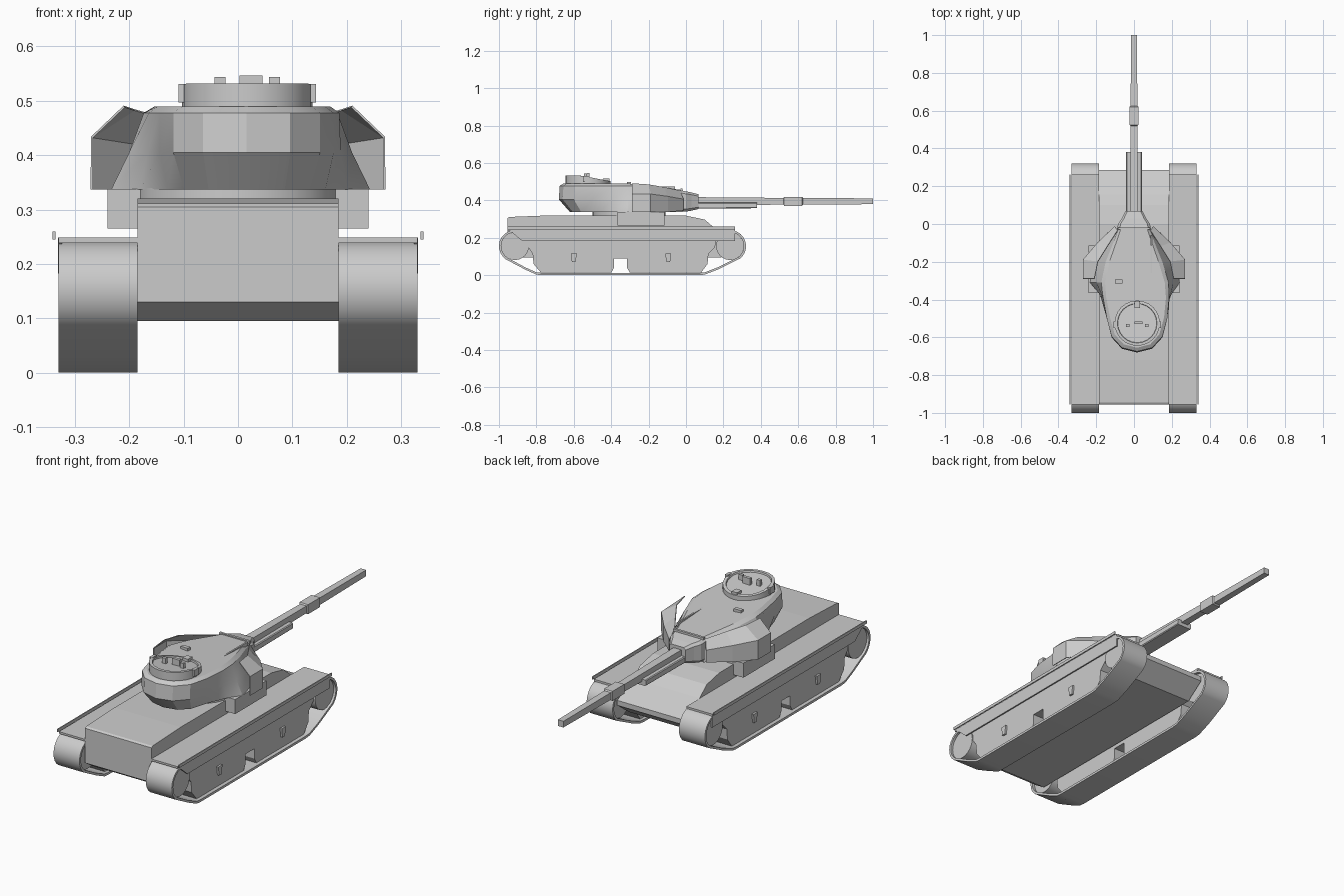
import bpy, bmesh, math

if "Cube" in bpy.data.objects:
    bpy.data.objects.remove(bpy.data.objects["Cube"])


def loft(name, rings, caps=True):
    """Skin equal-length closed rings of 3D points."""
    bm = bmesh.new()
    rows = [[bm.verts.new(p) for p in r] for r in rings]
    n = len(rows[0])
    for a, b in zip(rows, rows[1:]):
        for i in range(n):
            j = (i + 1) % n
            bm.faces.new((a[i], a[j], b[j], b[i]))
    if caps:
        bm.faces.new(rows[0])
        bm.faces.new(rows[-1])
    bmesh.ops.recalc_face_normals(bm, faces=bm.faces)
    me = bpy.data.meshes.new(name)
    bm.to_mesh(me)
    bm.free()
    ob = bpy.data.objects.new(name, me)
    bpy.context.collection.objects.link(ob)
    return ob


def prism(name, yz, x0, x1):
    return loft(name, [[(x, y, z) for y, z in yz] for x in (x0, x1)])


def box(name, x0, x1, y0, y1, z0, z1):
    return prism(name, [(y0, z0), (y1, z0), (y1, z1), (y0, z1)], x0, x1)


def mirror(ob):
    ob.modifiers.new("mirror", 'MIRROR')
    return ob


def smooth(ob, angle=30):
    bpy.ops.object.select_all(action='DESELECT')
    ob.select_set(True)
    bpy.context.view_layer.objects.active = ob
    bpy.ops.object.shade_smooth_by_angle(angle=math.radians(angle))


def arc(cy, cz, r, a0, a1, n):
    return [(cy + r * math.cos(math.radians(a0 + (a1 - a0) * i / n)),
             cz + r * math.sin(math.radians(a0 + (a1 - a0) * i / n))) for i in range(n + 1)]


# Hull
prism("hull", [(-.955, .305), (-.945, .311), (-.72, .32), (0, .318), (.10, .297), (.155, .25),
               (.285, .19), (.285, .165), (.19, .095), (-.9, .095), (-.955, .13)], -.185, .185)


# Track bands
def track_path(t):
    r = .086 - t
    return (arc(.235, .155, r, 90, -50, 10) + [(.17, .03 + t), (.10, .003 + t), (.07, t)]
            + [(-.77, t), (-.80, .003 + t), (-.86, .03 + t)] + arc(-.914, .155, r, 235, 90, 10))


outer, inner = track_path(0), track_path(.012)
ring = [[(x, y, z) for y, z in p] for x, p in
        ((.185, outer), (.33, outer), (.33, inner), (.185, inner), (.185, outer))]
smooth(mirror(loft("track", ring, caps=False)))

# End wheels
for label, cy in (("front_wheel", .235), ("rear_wheel", -.914)):
    smooth(mirror(prism(label, arc(cy, .155, .074, 0, 345, 23), .2, .318)))

# Suspension panels with a notch between the two bogies
mirror(prism("suspension_panel", [
    (-.86, .235), (-.845, .15), (-.82, .115), (-.815, .06), (-.775, .013),
    (-.40, .013), (-.385, .04), (-.385, .09), (-.315, .09), (-.315, .04), (-.30, .013),
    (.08, .013), (.115, .06), (.12, .115), (.155, .15), (.17, .235)], .2, .312))
for i, y in enumerate((-.6, -.095)):
    mirror(prism(f"bogie_bracket_{i}", [(y - .016, .115), (y - .01, .07), (y + .01, .07),
                                        (y + .016, .115)], .29, .322))

# Fenders, side skirts and outer lips
mirror(box("fender", .185, .33, -.955, .262, .239, .249))
mirror(prism("side_skirt", [(-.955, .249), (-.875, .182), (.262, .182), (.262, .249)], .324, .331))
mirror(box("fender_lip", .336, .341, -.955, .262, .245, .26))

# Turret ring and side boxes
smooth(loft("turret_ring", [[(.19 * math.cos(a), -.305 + .195 * math.sin(a), z)
                             for a in [math.tau * i / 24 for i in range(24)]] for z in (.31, .34)]))
box("turret_basket", -.24, .24, -.365, -.115, .265, .338)

# Cast turret: outline rings (half outlines, rear to front) stacked upwards
base = [(0, -.62), (.07, -.605), (.115, -.56), (.145, -.46), (.19, -.37),
        (.238, -.31), (.215, -.2), (.155, -.1), (.085, -.02)]
waist = [(0, -.68), (.08, -.66), (.135, -.6), (.16, -.5), (.178, -.39),
         (.205, -.31), (.185, -.2), (.135, -.1), (.085, -.02)]
shoulder = [(0, -.675), (.08, -.655), (.135, -.595), (.16, -.5), (.175, -.39),
            (.178, -.31), (.15, -.2), (.11, -.1), (.08, -.02)]
roof = [(0, -.655), (.07, -.637), (.118, -.585), (.143, -.495), (.158, -.39),
        (.158, -.31), (.13, -.2), (.095, -.1), (.07, -.025)]


def turret_ring(half, z, drop):
    pts = half + [(-x, y) for x, y in reversed(half[1:])]
    out = []
    for x, y in pts:
        shift = .016 * min(1, max(0, (-y - .25) / .2))   # bustle sits slightly to one side
        out.append((x + shift, y, z - drop * max(0, y + .3) / .28))
    return out


smooth(loft("turret", [turret_ring(base, .337, 0), turret_ring(waist, .405, .01),
                       turret_ring(shoulder, .478, .035), turret_ring(roof, .49, .035)]), 25)

# Cheek armour: thin angled plates with a leaning upper strip
rows = [[(.10, -.015, .345), (.19, -.10, .338), (.267, -.19, .337), (.267, -.29, .337)],
        [(.10, -.015, .405), (.19, -.10, .42), (.267, -.19, .432), (.267, -.29, .432)],
        [(.085, -.035, .45), (.14, -.12, .468), (.19, -.20, .482), (.208, -.29, .488)]]
bm = bmesh.new()
grid = [[bm.verts.new(p) for p in r] for r in rows]
for a, b in zip(grid, grid[1:]):
    for i in range(3):
        bm.faces.new((a[i], a[i + 1], b[i + 1], b[i]))
me = bpy.data.meshes.new("cheek_armour")
bm.to_mesh(me)
bm.free()
cheek = bpy.data.objects.new("cheek_armour", me)
bpy.context.collection.objects.link(cheek)
sol = cheek.modifiers.new("thickness", 'SOLIDIFY')
sol.thickness = .004
mirror(cheek)


# Mantlet and gun, lofted along y
def section(y, w, z0, z1, c=.25):
    k = c * min(w, (z1 - z0) / 2)
    return [(-w, y, z0 + k), (-w + k, y, z0), (w - k, y, z0), (w, y, z0 + k),
            (w, y, z1 - k), (w - k, y, z1), (-w + k, y, z1), (-w, y, z1 - k)]


loft("mantlet", [section(-.035, .09, .34, .455), section(0, .085, .34, .448),
                 section(.03, .065, .345, .442), section(.068, .045, .354, .432)])
loft("gun_sleeve", [section(.06, .042, .355, .388), section(.38, .042, .358, .388)])


def square(y, w):
    return [(-w, y, .395 - w), (w, y, .395 - w), (w, y, .395 + w), (-w, y, .395 + w)]


loft("barrel", [square(y, w) for y, w in ((.05, .022), (.52, .018), (.525, .024),
                                          (.62, .024), (.625, .018), (1.0, .0155))])
box("mantlet_bar", -.085, .085, -.03, -.018, .45, .462)

# Cupola: drum with a roof sloping down to the front
CX, CY = .017, -.525
angles = [math.tau * i / 24 for i in range(24)]


def drum(r, dz):
    pts = []
    for a in angles:
        y = CY + r * math.sin(a)
        z = dz + .532 - max(0, y + .56) * .19
        pts.append((CX + r * math.cos(a), y, z))
    return pts


low = [(CX + .12 * math.cos(a), CY + .12 * math.sin(a), .48) for a in angles]
smooth(loft("cupola", [low, drum(.12, 0), drum(.105, 0), drum(.103, -.008)]))
for s, label in ((-1, "left"), (1, "right")):
    x = CX + s * .118
    box(f"cupola_lug_{label}", x - .008, x + .008, -.55, -.515, .497, .531)
    box(f"hatch_hinge_{label}", CX + s * .05 - .01, CX + s * .05 + .01, -.545, -.53, .51, .544)
box("hatch_handle", .003, .045, -.53, -.515, .51, .547)
box("cupola_periscope", .002, .032, -.445, -.41, .49, .516)

# Roof fittings
box("roof_sight", -.10, -.06, -.315, -.295, .48, .497)
box("roof_rail", .088, .096, -.29, -.06, .455, .474)
